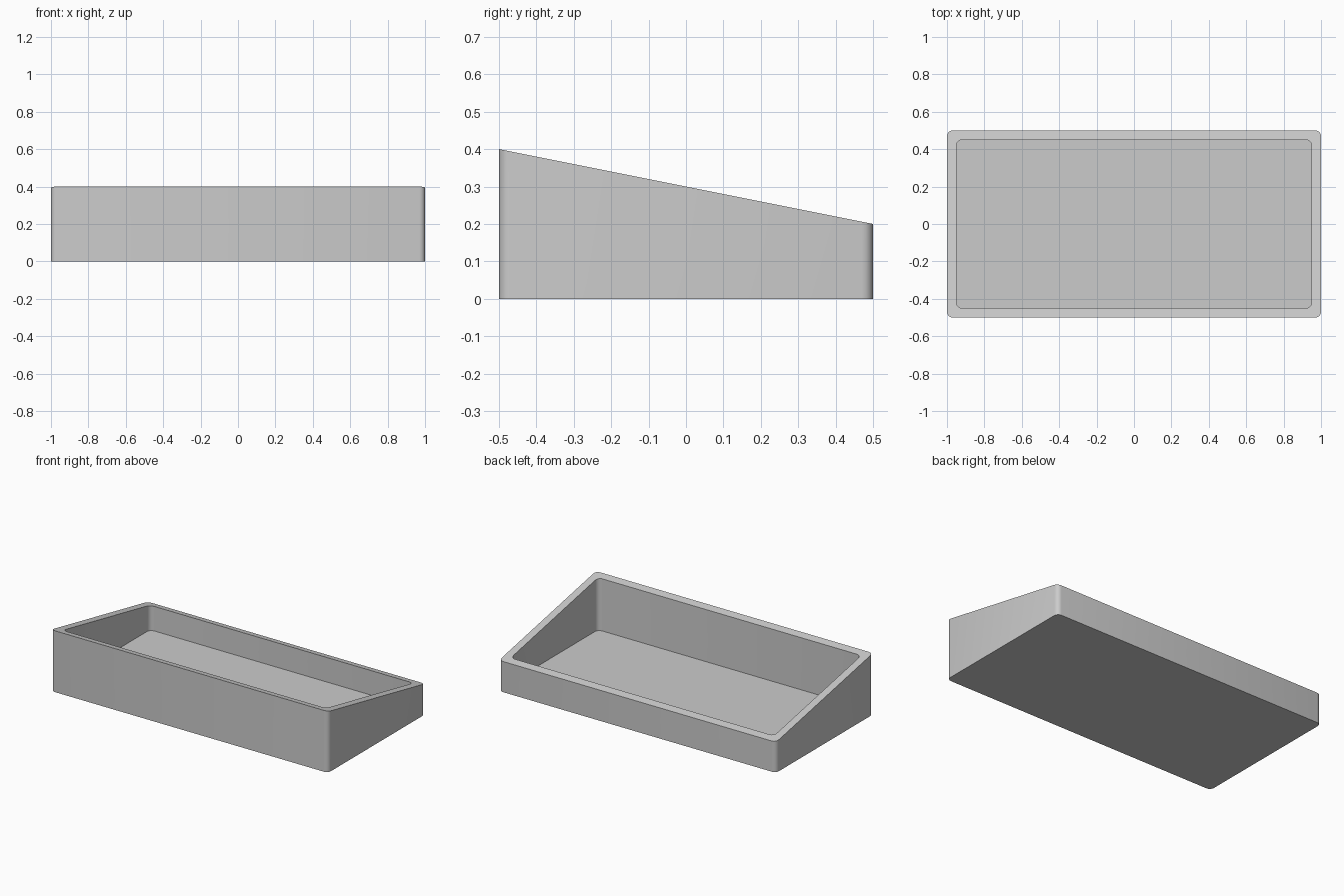
import bpy, bmesh, math

cube = bpy.data.objects.get("Cube")
if cube:
    bpy.data.objects.remove(cube, do_unlink=True)

HALF_X, HALF_Y = 1.0, 0.5
WALL, FLOOR, RADIUS, STEPS = 0.05, 0.05, 0.03, 4

grey = bpy.data.materials.new("plain grey")
grey.use_nodes = True
colour = (0.6, 0.6, 0.6, 1)
grey.diffuse_color = colour
grey.node_tree.nodes["Principled BSDF"].inputs["Base Color"].default_value = colour


def rim_height(y):
    return 0.3 - 0.2 * y


def rounded_loop(bm, hx, hy, height):
    """Rounded rectangle of vertices; height is a function of y."""
    verts = []
    for i, (sx, sy) in enumerate([(1, 1), (-1, 1), (-1, -1), (1, -1)]):
        for s in range(STEPS + 1):
            a = math.pi / 2 * (i + s / STEPS)
            x = sx * (hx - RADIUS) + RADIUS * math.cos(a)
            y = sy * (hy - RADIUS) + RADIUS * math.sin(a)
            verts.append(bm.verts.new((x, y, height(y))))
    return verts


# Open tray: outer wall, sloping rim, inner wall and floor
bm = bmesh.new()
ix, iy = HALF_X - WALL, HALF_Y - WALL
loops = [
    rounded_loop(bm, HALF_X, HALF_Y, lambda y: 0),
    rounded_loop(bm, HALF_X, HALF_Y, rim_height),
    rounded_loop(bm, ix, iy, rim_height),
    rounded_loop(bm, ix, iy, lambda y: FLOOR),
]
for low, high in zip(loops, loops[1:]):
    n = len(low)
    for i in range(n):
        j = (i + 1) % n
        bm.faces.new((low[i], low[j], high[j], high[i]))
bm.faces.new(loops[0][::-1])
bm.faces.new(loops[-1])

mesh = bpy.data.meshes.new("sloped_tray")
bm.to_mesh(mesh)
bm.free()
mesh.materials.append(grey)
tray = bpy.data.objects.new("sloped_tray", mesh)
bpy.context.collection.objects.link(tray)

# Smooth corners, crisp rim and base
bpy.ops.object.select_all(action="DESELECT")
tray.select_set(True)
bpy.context.view_layer.objects.active = tray
bpy.ops.object.shade_smooth_by_angle(angle=math.radians(30))
